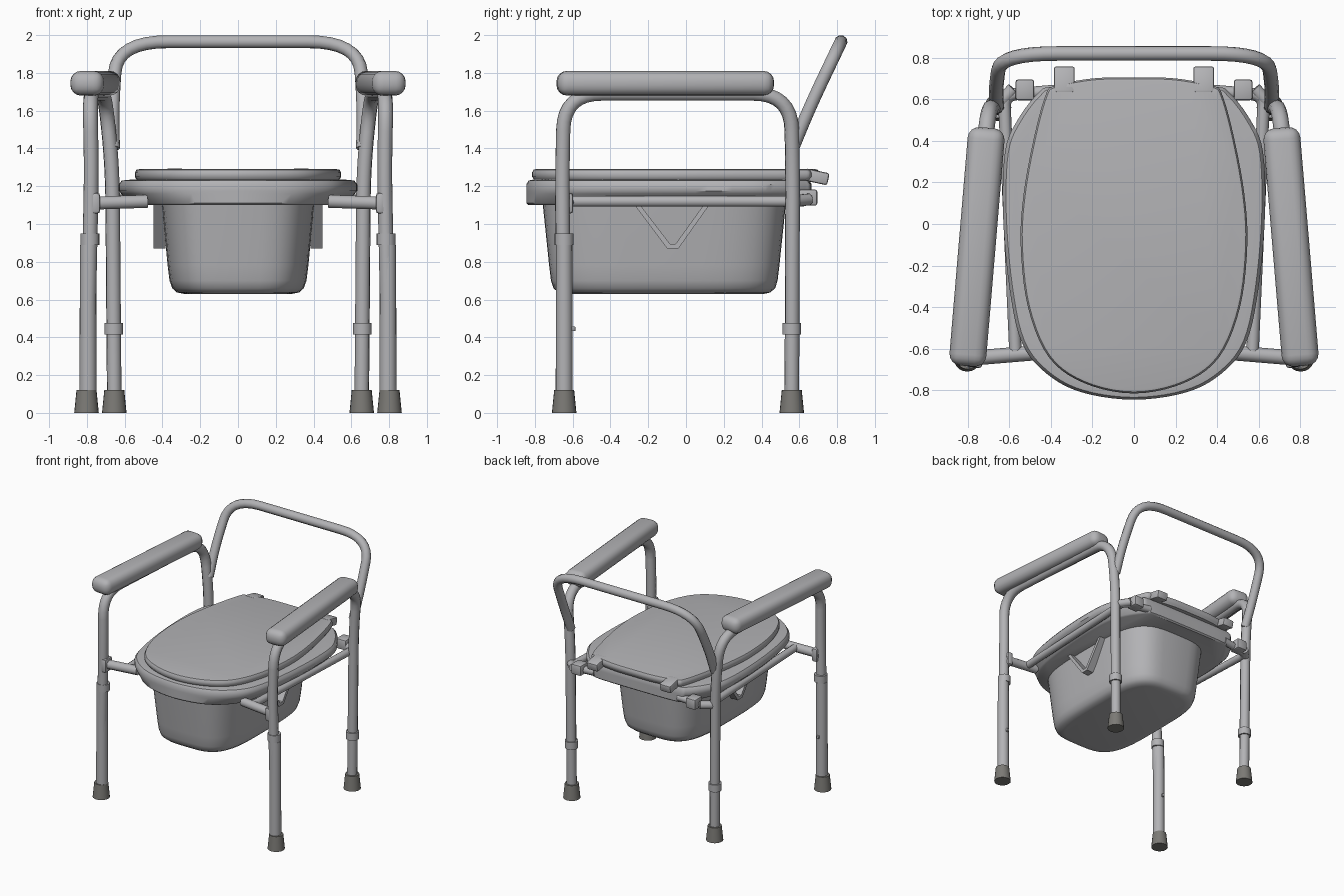
import bpy, bmesh, math
from mathutils import Vector

old = bpy.data.objects.get("Cube")
if old:
    bpy.data.objects.remove(old, do_unlink=True)


def material(name, rgb):
    m = bpy.data.materials.new(name)
    m.use_nodes = True
    m.diffuse_color = (*rgb, 1)
    m.node_tree.nodes["Principled BSDF"].inputs["Base Color"].default_value = (*rgb, 1)
    return m


GREY = material("light grey", (0.45, 0.45, 0.465))
RUBBER = material("rubber grey", (0.2, 0.195, 0.18))


def finish(ob, mat, angle=40):
    ob.data.materials.clear()
    ob.data.materials.append(mat)
    bpy.ops.object.select_all(action="DESELECT")
    ob.select_set(True)
    bpy.context.view_layer.objects.active = ob
    bpy.ops.object.shade_smooth_by_angle(angle=math.radians(angle))
    return ob


def from_bmesh(name, bm, mat, angle=40):
    bmesh.ops.recalc_face_normals(bm, faces=bm.faces)
    me = bpy.data.meshes.new(name)
    bm.to_mesh(me)
    bm.free()
    ob = bpy.data.objects.new(name, me)
    bpy.context.collection.objects.link(ob)
    return finish(ob, mat, angle)


def fillet(points, radius, steps=8):
    """Round the inner corners of a polyline."""
    pts = [Vector(p) for p in points]
    out = [pts[0]]
    for a, b, c in zip(pts, pts[1:], pts[2:]):
        p = b + (a - b).normalized() * min(radius, (a - b).length * 0.49)
        q = b + (c - b).normalized() * min(radius, (c - b).length * 0.49)
        for i in range(steps + 1):
            t = i / steps
            out.append(p * (1 - t) ** 2 + b * (2 * t * (1 - t)) + q * t ** 2)
    return out + [pts[-1]]


def tube(name, points, r, bend=0.2, mat=GREY):
    cu = bpy.data.curves.new(name, "CURVE")
    cu.dimensions = "3D"
    cu.bevel_depth = r
    cu.bevel_resolution = 3
    cu.use_fill_caps = True
    path = fillet(points, bend)
    sp = cu.splines.new("POLY")
    sp.points.add(len(path) - 1)
    for sp_pt, p in zip(sp.points, path):
        sp_pt.co = (*p, 1)
    ob = bpy.data.objects.new(name, cu)
    bpy.context.collection.objects.link(ob)
    bpy.ops.object.select_all(action="DESELECT")
    ob.select_set(True)
    bpy.context.view_layer.objects.active = ob
    bpy.ops.object.convert(target="MESH")
    return finish(bpy.context.object, mat)


def cone(name, centre, r1, r2, depth, mat):
    bm = bmesh.new()
    bmesh.ops.create_cone(bm, cap_ends=True, segments=20, radius1=r1, radius2=r2, depth=depth)
    bmesh.ops.translate(bm, verts=bm.verts, vec=centre)
    return from_bmesh(name, bm, mat)


def block(name, centre, size, bevel, rot=(0, 0, 0), segments=2, mat=GREY):
    bm = bmesh.new()
    bmesh.ops.create_cube(bm, size=1)
    bmesh.ops.scale(bm, verts=bm.verts, vec=size)
    bmesh.ops.bevel(bm, geom=bm.edges[:], offset=bevel, segments=segments,
                    profile=0.5, affect="EDGES")
    ob = from_bmesh(name, bm, mat)
    ob.location, ob.rotation_euler = centre, rot
    return ob


def loft(name, outline, rings, centre_y, mat):
    """Stack scaled copies of an outline; rings are (scale x, scale y, z)."""
    bm = bmesh.new()
    rows = [[bm.verts.new((x * sx, centre_y + (y - centre_y) * sy, z)) for x, y in outline]
            for sx, sy, z in rings]
    n = len(outline)
    for a, b in zip(rows, rows[1:]):
        for i in range(n):
            j = (i + 1) % n
            bm.faces.new((a[i], a[j], b[j], b[i]))
    bm.faces.new(rows[0][::-1])
    bm.faces.new(rows[-1])
    return from_bmesh(name, bm, mat)


def spline_outline(half, steps=5):
    """Mirror half an outline in x and smooth it into a closed loop."""
    pts = [Vector(p) for p in half]
    pts += [Vector((-p.x, p.y)) for p in reversed(pts[1:-1])]
    n, out = len(pts), []
    for i in range(n):
        a, b, c, d = (pts[(i + k) % n] for k in (-1, 0, 1, 2))
        for s in range(steps):
            t = s / steps
            out.append(0.5 * (2 * b + (c - a) * t + (2 * a - 5 * b + 4 * c - d) * t * t
                              + (3 * b - a - 3 * c + d) * t ** 3))
    return out


# Seat ring with a sloping skirt
seat_half = [(0, -0.845), (0.25, -0.81), (0.42, -0.72), (0.54, -0.57), (0.6, -0.3), (0.63, 0.05),
             (0.62, 0.35), (0.56, 0.5), (0.46, 0.63), (0.38, 0.66), (0, 0.665)]
loft("seat", spline_outline(seat_half),
     [(0.88, 0.985, 1.1), (0.9, 1, 1.11), (0.98, 1, 1.16), (1, 1, 1.175), (1, 1, 1.21),
      (0.975, 0.985, 1.23), (0.9, 0.95, 1.235)], -0.1, GREY)

# Lid
lid_half = [(0, -0.815), (0.24, -0.765), (0.41, -0.64), (0.51, -0.4), (0.545, -0.1), (0.53, 0.15),
            (0.48, 0.42), (0.425, 0.62), (0.38, 0.665), (0.2, 0.7), (0, 0.705)]
loft("lid", spline_outline(lid_half),
     [(0.97, 0.98, 1.225), (0.99, 0.99, 1.24), (1, 1, 1.25), (1, 1, 1.272),
      (0.985, 0.99, 1.287), (0.96, 0.975, 1.29)], -0.05, GREY)

# Bucket with a rounded rectangular section
bucket = []
for i in range(48):
    a = math.tau * i / 48
    c, s = math.cos(a), math.sin(a)
    bucket.append((0.405 * math.copysign(abs(c) ** 0.55, c),
                   -0.115 + 0.645 * math.copysign(abs(s) ** 0.55, s)))
loft("bucket", bucket,
     [(0.7, 0.82, 0.63), (0.8, 0.87, 0.638), (0.86, 0.91, 0.66), (0.895, 0.93, 0.7),
      (0.92, 0.945, 0.78), (1, 1, 1.12)], -0.115, GREY)

# Back hoop
hoop_side = [(0.66, 0.565, 1.4), (0.665, 0.66, 1.63), (0.64, 0.82, 1.965)]
tube("back_hoop", hoop_side + [(-x, y, z) for x, y, z in reversed(hoop_side)], 0.035, 0.27)

for side, s in (("left", 1), ("right", -1)):
    # Side frame: front leg, arm tube and rear leg in one bent tube
    tube(side + "_side_frame",
         [(s * 0.802, -0.645, 0.05), (s * 0.775, -0.655, 1.3), (s * 0.785, -0.645, 1.69),
          (s * 0.705, 0.555, 1.69), (s * 0.665, 0.565, 1.3), (s * 0.655, 0.56, 0.05)], 0.039, 0.2)

    # Padded armrest
    block(side + "_armrest", (s * 0.755, -0.11, 1.745), (0.178, 1.15, 0.13), 0.055,
          (0, 0, s * math.radians(4.8)), 4)

    # Leg sleeves, tips and locking buttons
    for end, x, y, collar in (("front", 0.802, -0.645, 0.92), ("rear", 0.655, 0.56, 0.445)):
        cx = x - 0.018 if end == "front" else x + 0.003
        cone(f"{side}_{end}_collar", (s * cx, y, collar), 0.05, 0.05, 0.06, GREY)
        cone(f"{side}_{end}_foot", (s * x, y, 0.06), 0.065, 0.053, 0.12, RUBBER)
        if end == "front":
            lower = 0.47
            cone(f"{side}_{end}_sleeve", (s * (x - 0.008), y, lower), 0.045, 0.043, 0.84, GREY)
            block(f"{side}_button", (s * (x - 0.008), y + 0.045, 0.445), (0.02, 0.03, 0.025), 0.005)

    # Seat support tubes and clamps
    tube(side + "_front_support", [(s * 0.78, -0.645, 1.11), (s * 0.48, -0.62, 1.12)], 0.036)
    block(side + "_front_clamp", (s * 0.755, -0.645, 1.11), (0.05, 0.095, 0.11), 0.015)
    tube(side + "_seat_rail", [(s * 0.57, -0.62, 1.12), (s * 0.625, 0.62, 1.12),
                               (s * 0.38, 0.64, 1.14)], 0.03, 0.06)
    tube(side + "_rear_support", [(s * 0.66, 0.565, 1.12), (s * 0.58, 0.65, 1.13)], 0.032)
    block(side + "_rear_bracket", (s * 0.525, 0.645, 1.14), (0.09, 0.1, 0.085), 0.012)

    # Lid hinge
    block(side + "_hinge", (s * 0.335, 0.69, 1.25), (0.1, 0.13, 0.065), 0.012,
          (math.radians(-12), 0, 0))

    # V-shaped bucket handle, cut from a band
    bm = bmesh.new()
    outline = [(-0.28, 1.11), (-0.1, 0.87), (-0.04, 0.87), (0.13, 1.11),
               (0.1, 1.11), (-0.055, 0.895), (-0.085, 0.895), (-0.25, 1.11)]
    face = bm.faces.new([bm.verts.new((s * 0.385, y, z)) for y, z in outline])
    ext = bmesh.ops.extrude_face_region(bm, geom=[face])
    bmesh.ops.translate(bm, vec=(s * 0.062, 0, 0),
                        verts=[v for v in ext["geom"] if isinstance(v, bmesh.types.BMVert)])
    from_bmesh(side + "_bucket_handle", bm, GREY)
